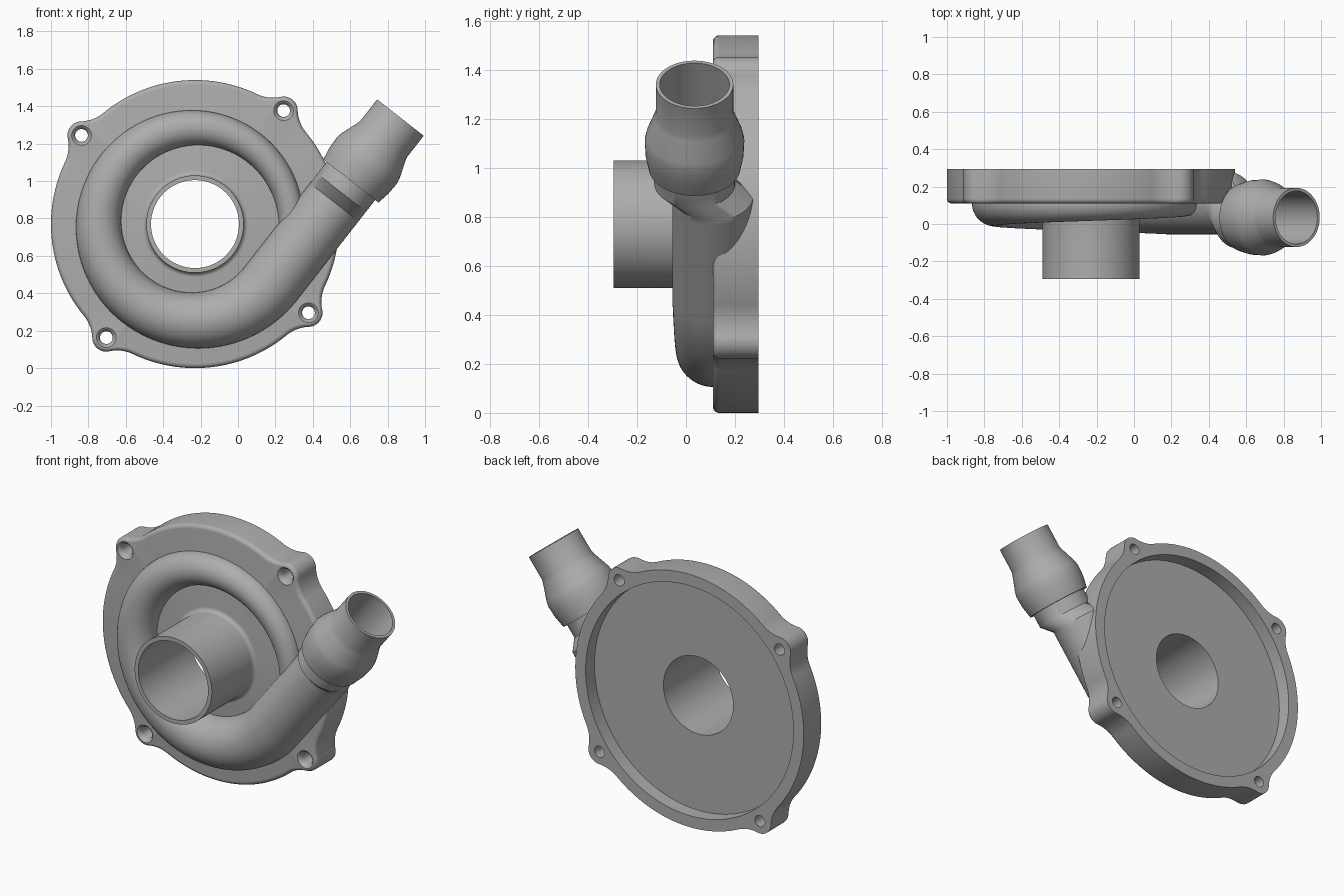
import bpy, bmesh
from math import sin, cos, pi, radians, sqrt, atan2, acos, hypot
from mathutils import Vector

cube = bpy.data.objects.get("Cube")
if cube:
    bpy.data.objects.remove(cube, do_unlink=True)

grey = bpy.data.materials.new("cast grey")
grey.use_nodes = True
grey.diffuse_color = (0.42, 0.42, 0.42, 1)
grey.node_tree.nodes["Principled BSDF"].inputs["Base Color"].default_value = grey.diffuse_color

CENTRE = Vector((-0.23, 0, 0.77))
RADIUS = 0.77
BACK, FACE, FLOOR, INLET = 0.295, 0.11, 0.21, -0.295
BORE, PIPE = 0.235, 0.26
EARS = [radians(52 + 90 * i) for i in range(4)]
EXIT = radians(-38)


def polar(angle, r, y=0.0):
    return CENTRE + Vector((r * cos(angle), y, r * sin(angle)))


def skin(name, rings, loop=False):
    """Join equal rings of points; either close the skin on itself or cap both ends."""
    bm = bmesh.new()
    rows = [[bm.verts.new(p) for p in ring] for ring in rings]
    count = len(rows[0])
    pairs = list(zip(rows, rows[1:])) + ([(rows[-1], rows[0])] if loop else [])
    for a, b in pairs:
        for i in range(count):
            j = (i + 1) % count
            bm.faces.new((a[i], a[j], b[j], b[i]))
    if not loop:
        bm.faces.new(rows[0])
        bm.faces.new(rows[-1][::-1])
    bmesh.ops.recalc_face_normals(bm, faces=bm.faces)
    mesh = bpy.data.meshes.new(name)
    bm.to_mesh(mesh)
    bm.free()
    mesh.materials.append(grey)
    obj = bpy.data.objects.new(name, mesh)
    bpy.context.collection.objects.link(obj)
    return obj


def select(obj):
    bpy.ops.object.select_all(action="DESELECT")
    obj.select_set(True)
    bpy.context.view_layer.objects.active = obj


def smooth(obj):
    select(obj)
    bpy.ops.object.shade_smooth_by_angle(angle=radians(30))


def circle(centre, u, v, r, count=64):
    return [centre + r * (u * cos(2 * pi * i / count) + v * sin(2 * pi * i / count))
            for i in range(count)]


# Housing outline: disc with four bolt ears blended in by concave fillets
EAR, FILLET = 0.075, 0.2
REACH = RADIUS + FILLET
PHI = acos((REACH**2 + RADIUS**2 - (EAR + FILLET)**2) / (2 * REACH * RADIUS))
blend = EAR / (EAR + FILLET)
TOUCH = atan2(blend * REACH * sin(PHI), RADIUS + blend * (REACH * cos(PHI) - RADIUS))


def outline(angle):
    d = min(abs((angle - e + pi) % (2 * pi) - pi) for e in EARS)
    if d < TOUCH:
        return RADIUS * cos(d) + sqrt(EAR**2 - (RADIUS * sin(d))**2)
    if d < PHI:
        return REACH * cos(d - PHI) - sqrt(max(0, FILLET**2 - (REACH * sin(d - PHI))**2))
    return RADIUS


STEPS = 720
angles = [2 * pi * i / STEPS for i in range(STEPS)]


def round_ring(r, y):
    return [polar(a, r, y) for a in angles]


def outer_ring(inset, y):
    return [polar(a, outline(a) - inset, y) for a in angles]


# Housing: recessed back, rounded front edge, inlet pipe with a root fillet
quarter = [radians(90 * i / 5) for i in range(6)]
EDGE, ROOT = 0.025, 0.025
rings = [round_ring(BORE, FLOOR), round_ring(0.70, FLOOR), round_ring(0.70, BACK),
         outer_ring(0, BACK)]
rings += [outer_ring(EDGE * (1 - cos(t)), FACE + EDGE * (1 - sin(t))) for t in quarter]
rings += [round_ring(PIPE + ROOT * (1 - sin(t)), FACE - ROOT * (1 - cos(t))) for t in quarter]
rings += [round_ring(PIPE, INLET), round_ring(BORE, INLET)]
housing = skin("housing_with_inlet", rings, loop=True)

# Bolt holes with flared front mouths
for e in EARS:
    spot = polar(e, RADIUS)
    profile = [(0.034, 0.4), (0.034, 0.14), (0.038, 0.125), (0.046, 0.115), (0.06, 0.105)]
    cutter = skin("bolt_hole_cutter",
                  [circle(spot + Vector((0, y, 0)), Vector((1, 0, 0)), Vector((0, 0, 1)), r, 32)
                   for r, y in profile])
    cutter.hide_render = True
    select(housing)
    mod = housing.modifiers.new("bolt hole", "BOOLEAN")
    mod.operation = "DIFFERENCE"
    mod.solver = "EXACT"
    mod.object = cutter
    bpy.ops.object.modifier_apply(modifier=mod.name)
    bpy.data.objects.remove(cutter, do_unlink=True)
smooth(housing)

# Volute: growing spiral tube that leaves along a tangent, then steps forward to the outlet
UP = Vector((0, 1, 0))
PATH, MAX_R, SHIFT = 0.515, 0.165, 0.035
along = Vector((-sin(EXIT), 0, cos(EXIT)))
side = Vector((cos(EXIT), 0, sin(EXIT)))
start = polar(EXIT, PATH)
mouth = start + along * 1.125

rings = []
turn = 2 * pi + EXIT
for i in range(121):
    t = i / 120
    a = turn * t
    rings.append(circle(polar(a, PATH, FACE), Vector((cos(a), 0, sin(a))), UP,
                        0.065 + (MAX_R - 0.065) * t))
for i in range(1, 21):
    rings.append(circle(start + along * (0.55 * i / 20) + UP * FACE, side, UP, MAX_R))
for back in (0.51, 0.42):
    rings.append(circle(mouth - along * back + UP * SHIFT, side, UP, MAX_R))
# Keep the tube behind the recess floor
for ring in rings:
    for p in ring:
        if hypot(p.x - CENTRE.x, p.z - CENTRE.z) < 0.735:
            p.y = min(p.y, 0.18)
smooth(skin("volute", rings))

# Outlet cuff: wide collar tapering to a thin open spout
profile = [(0.187, -0.43), (0.2, -0.36), (0.203, -0.29), (0.197, -0.26), (0.165, -0.17),
           (0.158, -0.145), (0.158, 0), (0.142, 0), (0.142, -0.4)]
smooth(skin("outlet_cuff",
            [circle(mouth + along * h + UP * SHIFT, side, UP, r) for r, h in profile]))
